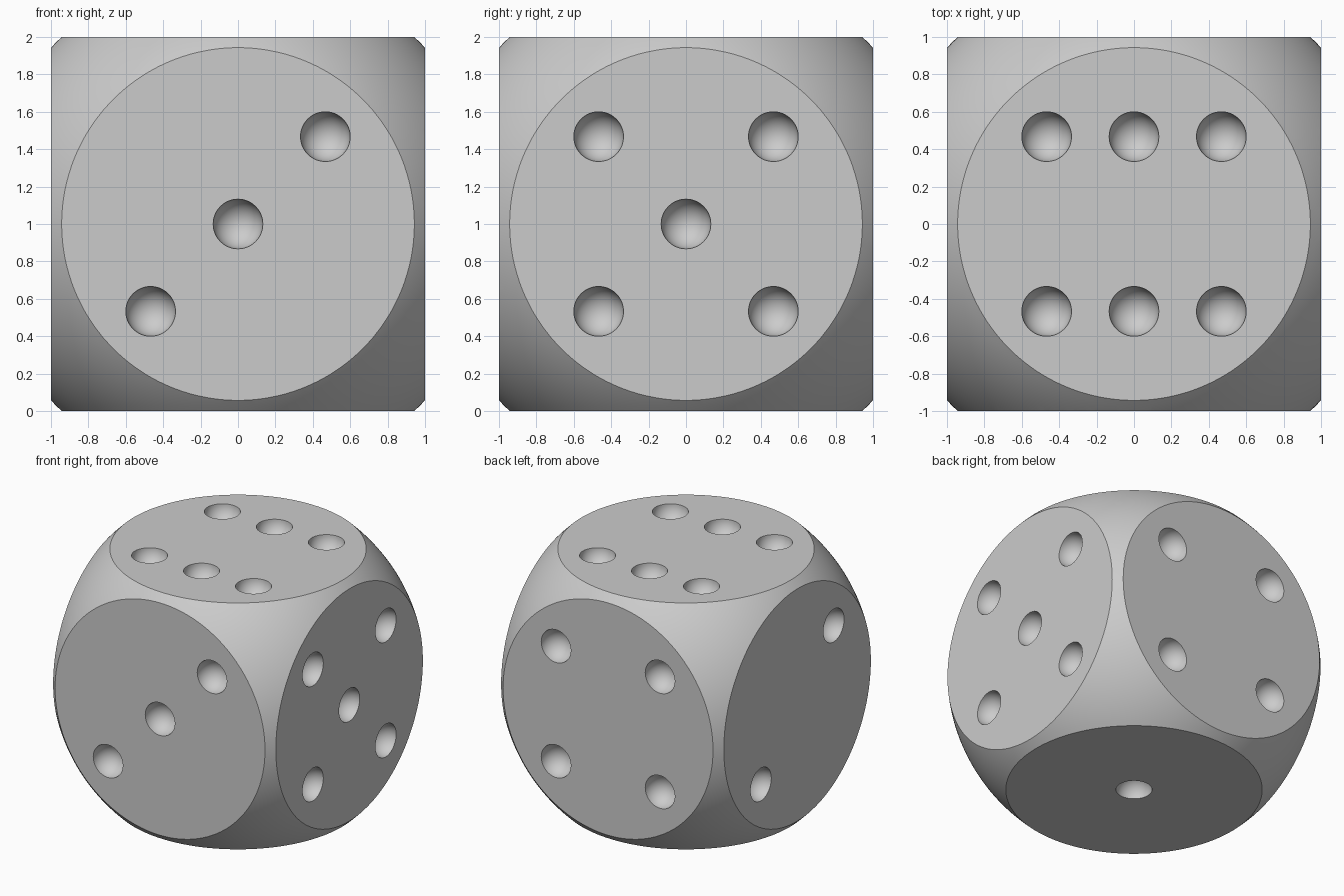
import bpy
import bmesh
from math import radians, hypot
from mathutils import Matrix, Vector

default_cube = bpy.data.objects.get("Cube")
if default_cube:
    bpy.data.objects.remove(default_cube, do_unlink=True)

CENTRE = Vector((0, 0, 1))
FACE_RADIUS = 0.943   # radius of each flat round face
PIP_RADIUS = 0.133
STEP = 0.467          # spacing of the pips

ivory = bpy.data.materials.new("light grey")
ivory.use_nodes = True
GREY = (0.6, 0.6, 0.6, 1)
ivory.diffuse_color = GREY
ivory.node_tree.nodes["Principled BSDF"].inputs["Base Color"].default_value = GREY


def make_object(name, bm):
    mesh = bpy.data.meshes.new(name)
    bm.to_mesh(mesh)
    bm.free()
    obj = bpy.data.objects.new(name, mesh)
    bpy.context.collection.objects.link(obj)
    return obj


def boolean(target, cutter, operation):
    cutter.hide_render = True
    mod = target.modifiers.new(cutter.name, "BOOLEAN")
    mod.operation = operation
    mod.solver = "EXACT"
    mod.object = cutter
    bpy.context.view_layer.objects.active = target
    bpy.ops.object.modifier_apply(modifier=mod.name)
    bpy.data.objects.remove(cutter, do_unlink=True)


# Cube body
bm = bmesh.new()
bmesh.ops.create_cube(bm, size=2, matrix=Matrix.Translation(CENTRE))
die = make_object("die_body", bm)

# Sphere that rounds the edges and corners
bm = bmesh.new()
bmesh.ops.create_uvsphere(bm, u_segments=192, v_segments=96,
                          radius=hypot(1, FACE_RADIUS),
                          matrix=Matrix.Translation(CENTRE))
boolean(die, make_object("rounding_sphere", bm), "INTERSECT")

# Pip layouts: outward normal, two in-plane axes, grid positions
X, Y, Z = Vector((1, 0, 0)), Vector((0, 1, 0)), Vector((0, 0, 1))
corners = [(a, b) for a in (-1, 1) for b in (-1, 1)]
diagonal = [(-1, -1), (1, 1)]
faces = [
    (-Z, X, Y, [(0, 0)]),
    (-X, -Y, Z, diagonal),
    (-Y, X, Z, diagonal + [(0, 0)]),
    (Y, X, Z, corners),
    (X, Y, Z, corners + [(0, 0)]),
    (Z, X, Y, corners + [(0, -1), (0, 1)]),
]

# Hemispherical pips
bm = bmesh.new()
for normal, u, v, spots in faces:
    turn = normal.to_track_quat("Z", "Y").to_matrix().to_4x4()
    for a, b in spots:
        spot = CENTRE + normal * 1.001 + (u * a + v * b) * STEP
        bmesh.ops.create_uvsphere(bm, u_segments=48, v_segments=24,
                                  radius=PIP_RADIUS,
                                  matrix=Matrix.Translation(spot) @ turn)
boolean(die, make_object("pip_cutters", bm), "DIFFERENCE")

# Colour and shading
die.data.materials.clear()
die.data.materials.append(ivory)
for poly in die.data.polygons:
    poly.material_index = 0
bpy.ops.object.select_all(action="DESELECT")
die.select_set(True)
bpy.context.view_layer.objects.active = die
bpy.ops.object.shade_smooth_by_angle(angle=radians(30))
